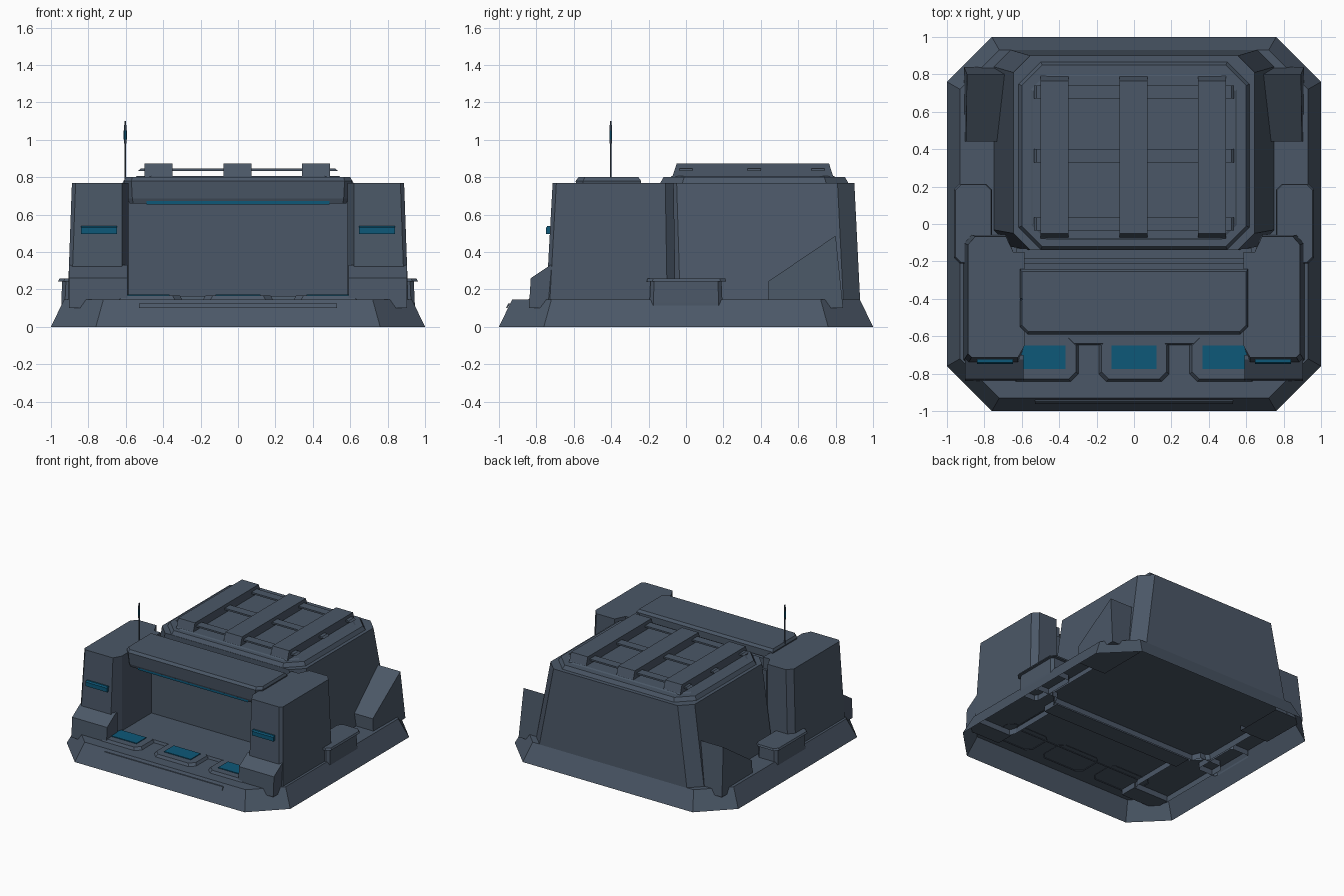
import bpy, bmesh, math
from mathutils import Vector

if "Cube" in bpy.data.objects:
    bpy.data.objects.remove(bpy.data.objects["Cube"])


def material(name, rgb):
    m = bpy.data.materials.new(name)
    m.diffuse_color = (*rgb, 1)
    m.use_nodes = True
    m.node_tree.nodes["Principled BSDF"].inputs["Base Color"].default_value = m.diffuse_color
    return m


SLATE = material("slate_armour", (0.070, 0.096, 0.135))
TEAL = material("teal_light", (0.004, 0.098, 0.190))


def finish(name, bm, mat):
    bmesh.ops.recalc_face_normals(bm, faces=bm.faces)
    me = bpy.data.meshes.new(name)
    bm.to_mesh(me)
    bm.free()
    me.materials.append(mat)
    ob = bpy.data.objects.new(name, me)
    bpy.context.collection.objects.link(ob)
    return ob


def loft(name, rings, mat=SLATE, closed=False, side=1):
    """Skin a stack of equal-length 3D rings, cap the top, optionally the bottom."""
    bm = bmesh.new()
    vs = [[bm.verts.new((x * side, y, z)) for x, y, z in r] for r in rings]
    n = len(vs[0])
    for a, b in zip(vs, vs[1:]):
        for i in range(n):
            j = (i + 1) % n
            bm.faces.new((a[i], a[j], b[j], b[i]))
    bm.faces.new(vs[-1])
    if closed:
        bm.faces.new(vs[0][::-1])
    return finish(name, bm, mat)


def octo(x0, x1, y0, y1, c, z):
    """Rectangle with chamfered corners at height z."""
    return [(x0 + c, y0, z), (x1 - c, y0, z), (x1, y0 + c, z), (x1, y1 - c, z),
            (x1 - c, y1, z), (x0 + c, y1, z), (x0, y1 - c, z), (x0, y0 + c, z)]


def box(name, x0, x1, y0, y1, z0, z1, mat=SLATE, tx=0, ty=0, side=1):
    """Box whose top is drawn in by tx, ty."""
    r0 = [(x0, y0, z0), (x1, y0, z0), (x1, y1, z0), (x0, y1, z0)]
    r1 = [(x0 + tx, y0 + ty, z1), (x1 - tx, y0 + ty, z1),
          (x1 - tx, y1 - ty, z1), (x0 + tx, y1 - ty, z1)]
    return loft(name, [r0, r1], mat, True, side)


def side_profile(name, pts, xs, mat=SLATE, side=1):
    """Extrude a (y, z) outline between two x positions."""
    return loft(name, [[(x, y, z) for y, z in pts] for x in xs], mat, True, side)


# base skirt, open underneath
loft("base_skirt", [octo(-1, 1, -1, 1, 0.24, 0), octo(-.93, .93, -.93, .93, 0.21, .145)])

# raised trim on the front slope of the skirt
side_profile("front_trim", [(-.955, .10), (-.962, .10), (-.95, .125), (-.94, .125)], (-.53, .53))

# rear main body with tapered walls
loft("main_body", [octo(-.757, .757, -.12, .933, .09, .10),
                   octo(-.645, .645, -.14, .90, .09, .77)])

# roof: stepped lip and raised panel
loft("roof_lip", [octo(-.62, .62, -.14, .87, .12, .765), octo(-.60, .60, -.12, .85, .11, .80)])
loft("roof_panel", [octo(-.55, .55, -.085, .80, .08, .80), octo(-.54, .54, -.075, .79, .08, .806)])

# lengthwise roof ribs with sloped ends
for i, x in enumerate((-.425, -.003, .418)):
    side_profile(f"roof_rib_{i}", [(-.085, .79), (-.07, .81), (-.05, .872), (.765, .872),
                                   (.785, .81), (.80, .79)], (x - .075, x + .075))

# thin cross bars through the ribs
for i, y in enumerate((.0, .365, .705)):
    box(f"roof_cross_bar_{i}", -.535, .535, y - .035, y + .035, .833, .846, tx=.015)

# recess wall and narrow ridge behind the hood
box("recess_wall", -.63, .63, -.27, -.13, .10, .68)
box("recess_ridge", -.62, .62, -.215, -.185, .68, .74)

# overhanging hood between the towers, front corners chamfered
loft("hood", [
    [(-.58, -.24, .66), (-.58, -.55, .66), (-.56, -.57, .66),
     (.56, -.57, .66), (.58, -.55, .66), (.58, -.24, .66)],
    [(-.59, -.24, .685), (-.59, -.55, .685), (-.565, -.58, .685),
     (.565, -.58, .685), (.59, -.55, .685), (.59, -.24, .685)],
    [(-.61, -.24, .78), (-.61, -.55, .78), (-.57, -.59, .78),
     (.57, -.59, .78), (.61, -.55, .78), (.61, -.24, .78)],
    [(-.60, -.255, .80), (-.60, -.54, .80), (-.565, -.575, .80),
     (.565, -.575, .80), (.60, -.54, .80), (.60, -.255, .80)]], closed=True)
box("hood_light", -.49, .49, -.575, -.55, .655, .672, TEAL)

# recess floor slab and three lit floor pads
loft("recess_floor", [octo(-.60, .60, -.65, -.2, .03, .14), octo(-.59, .59, -.64, -.2, .03, .165)])
for i, x in enumerate((-.485, 0, .485)):
    loft(f"floor_pad_frame_{i}", [octo(x - .19, x + .19, -.845, -.60, .04, .14),
                                  octo(x - .175, x + .175, -.83, -.61, .04, .166)])
    box(f"floor_pad_light_{i}", x - .12, x + .12, -.775, -.65, .164, .172, TEAL)


def tower_ring(z, out, front, back):
    """Tower cross-section, growing outward toward the ground."""
    return [(.62, front, z), (out - .02, front, z), (out, front + .02, z), (out, back - .045, z),
            (out - .04, back, z), (.685, back, z), (.645, -.15, z), (.585, -.15, z),
            (.585, -.65, z)]


for s, tag in ((-1, "left"), (1, "right")):
    # front towers with feet and light strips
    loft(f"{tag}_tower", [tower_ring(.10, .912, -.75, -.055), tower_ring(.77, .888, -.713, -.066)],
         side=s)
    side_profile(f"{tag}_tower_foot", [(-.70, .10), (-.84, .10), (-.83, .26), (-.725, .33),
                                       (-.70, .33)], (.59, .903), side=s)
    side_profile(f"{tag}_tower_light", [(-.70, .497), (-.748, .497), (-.748, .53), (-.74, .54),
                                        (-.70, .54)], (.648, .84), TEAL, side=s)
    # rear wedge fins
    loft(f"{tag}_rear_fin", [
        [(.65, y, z) for y, z in ((.44, .10), (.44, .243), (.80, .487), (.84, .10))],
        [(.905, .44, .10), (.898, .44, .243), (.893, .80, .487), (.91, .84, .10)]], side=s)
    # side pods with a wider lid
    loft(f"{tag}_side_pod", [octo(.77, .945, -.195, .195, .02, .10),
                             octo(.77, .945, -.195, .195, .02, .13),
                             octo(.77, .94, -.19, .19, .02, .245)], side=s)
    loft(f"{tag}_side_pod_lid", [octo(.76, .962, -.21, .215, .03, .243),
                                 octo(.765, .955, -.205, .21, .03, .258)], closed=True, side=s)


# antenna with a lit section
def rod(name, r, z0, z1, mat):
    ring = [(-.603 + r * math.cos(k * math.pi / 3), -.402 + r * math.sin(k * math.pi / 3))
            for k in range(6)]
    loft(name, [[(x, y, z) for x, y in ring] for z in (z0, z1)], mat, True)


rod("antenna_mast", .005, .76, 1.10, SLATE)
rod("antenna_sleeve", .0075, .98, 1.08, SLATE)
rod("antenna_light", .0085, 1.00, 1.05, TEAL)
